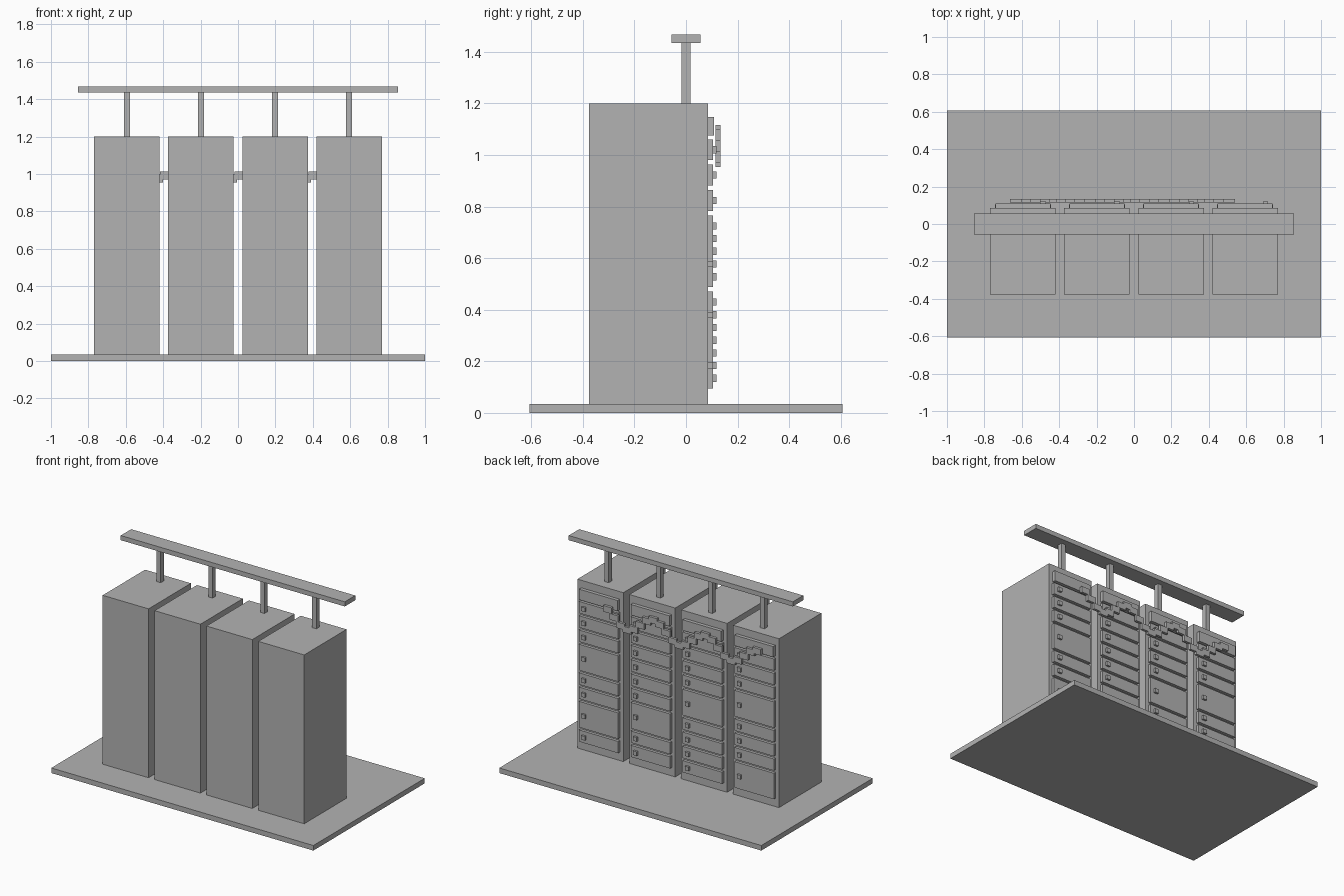
import bpy
import math

cube = bpy.data.objects.get("Cube")
if cube:
    bpy.data.objects.remove(cube, do_unlink=True)

grey = bpy.data.materials.new("plain grey")
grey.use_nodes = True
COLOUR = (0.45, 0.45, 0.45, 1)
grey.diffuse_color = COLOUR
grey.node_tree.nodes["Principled BSDF"].inputs["Base Color"].default_value = COLOUR


def box(name, x, y, z):
    """Add a box from (low, high) spans on each axis."""
    spans = (x, y, z)
    bpy.ops.mesh.primitive_cube_add(size=1, location=[(a + b) / 2 for a, b in spans])
    ob = bpy.context.object
    ob.name = name
    ob.scale = [b - a for a, b in spans]
    bpy.ops.object.transform_apply(location=False, rotation=False, scale=True)
    ob.data.materials.append(grey)
    return ob


def about(centre, half):
    return (centre - half, centre + half)


BASE_TOP, CABINET_TOP, BACK = 0.035, 1.2, 0.085
PITCH = 0.396
SLOT = 0.0985
DOOR_FACE = 0.105

# Floor slab and overhead beam
box("floor_slab", (-1, 1), (-0.607, 0.607), (0, BASE_TOP))
box("roof_beam", about(0, 0.855), about(0, 0.057), (1.435, 1.467))

# Locker columns from left to right, each a list of door heights in slots
LAYOUTS = ("11121121", "111111211", "111121111", "11121112")
for column, layout in enumerate(LAYOUTS):
    cx = (1.5 - column) * PITCH
    box("cabinet", about(cx, 0.175), (-0.377, BACK), (BASE_TOP, CABINET_TOP))
    box("roof_post", about(cx, 0.016), about(0, 0.017), (CABINET_TOP, 1.435))
    box("header_panel", about(cx, 0.147), (BACK, 0.109), (1.075, 1.148))
    top = 1.07
    for slots in map(int, layout):
        bottom = top - slots * SLOT
        box("locker_door", about(cx, 0.15), (BACK, DOOR_FACE), (bottom + 0.009, top - 0.009))
        box("door_handle", about(cx + 0.109, 0.014), (DOOR_FACE, 0.119),
            about((top + bottom) / 2, 0.014))
        top = bottom

# Stepped wave of small blocks across the doors, one period per column
STEP = PITCH / 8
for i in range(24):
    height = 1.035 - 0.06 * math.cos((i - 3) * math.pi / 4)
    box("wave_block", about(0.507 - i * STEP, 0.032), (0.115, 0.133), about(height, 0.021))
